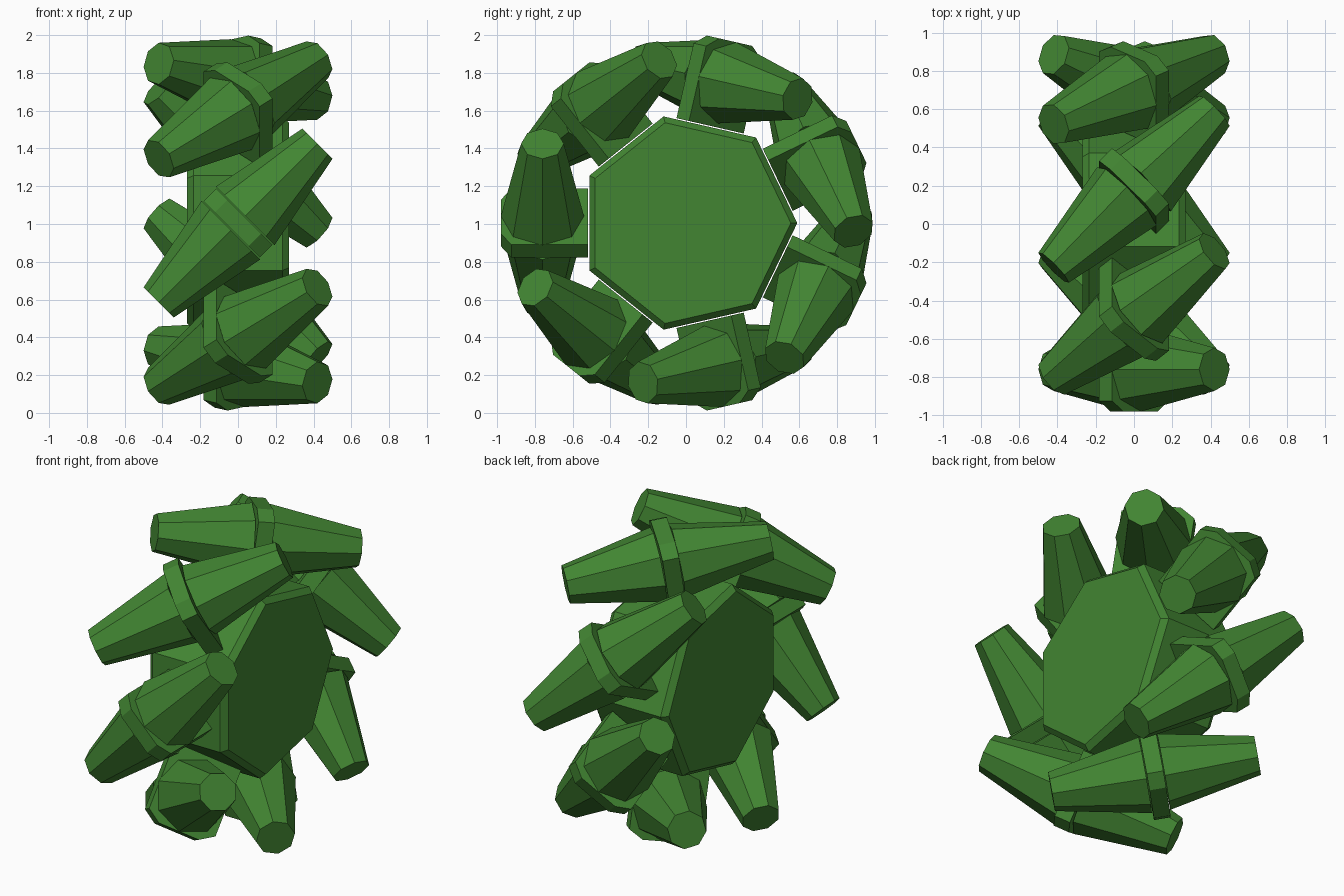
import bpy, bmesh, math
from mathutils import Matrix, Vector

cube = bpy.data.objects.get("Cube")
if cube:
    bpy.data.objects.remove(cube, do_unlink=True)

SIDES = 7
CENTRE = Vector((0, 0.01, 1.005))
ROLLER_R = 0.77

green = bpy.data.materials.new("leaf_green")
green.use_nodes = True
colour = (0.054, 0.235, 0.032, 1)
green.diffuse_color = colour
green.node_tree.nodes["Principled BSDF"].inputs["Base Color"].default_value = colour


def finish(name, bm, matrix):
    """Turn a bmesh into a placed, flat-shaded object."""
    bmesh.ops.recalc_face_normals(bm, faces=bm.faces[:])
    mesh = bpy.data.meshes.new(name)
    bm.to_mesh(mesh)
    bm.free()
    mesh.materials.append(green)
    obj = bpy.data.objects.new(name, mesh)
    obj.matrix_world = matrix
    bpy.context.collection.objects.link(obj)
    return obj


def add_cone(bm, sides, r1, r2, z1, z2):
    """Add a capped frustum along local z."""
    place = Matrix.Translation((0, 0, (z1 + z2) / 2))
    bmesh.ops.create_cone(bm, cap_ends=True, segments=sides, radius1=r1,
                          radius2=r2, depth=z2 - z1, matrix=place)


def frame(x_axis, y_axis, z_axis, origin):
    rot = Matrix((x_axis, y_axis, z_axis)).transposed().to_4x4()
    return Matrix.Translation(origin) @ rot


# Hub: seven-sided drum along x with chamfered rims
bm = bmesh.new()
points = []
for x, radius in ((-0.27, 0.545), (-0.235, 0.579), (0.235, 0.579), (0.27, 0.545)):
    ring = []
    for i in range(SIDES):
        a = 2 * math.pi * i / SIDES
        ring.append(bm.verts.new((x, radius * math.cos(a), radius * math.sin(a))))
    points.append(ring)
for low, high in zip(points, points[1:]):
    for i in range(SIDES):
        j = (i + 1) % SIDES
        bm.faces.new((low[i], low[j], high[j], high[i]))
bm.faces.new(points[0])
bm.faces.new(points[-1])
finish("hub", bm, Matrix.Translation(CENTRE))

# Bracket outline: (radius from hub centre, half width)
BRACKET = [(0.528, 0.21), (0.935, 0.21), (0.99, 0.126)]
outline = BRACKET + [(r, -w) for r, w in reversed(BRACKET)]

# Slanted rollers and their brackets, one on each side of the hub
for k in range(SIDES):
    a = math.pi * (2 * k + 1) / SIDES
    radial = Vector((0, math.cos(a), math.sin(a)))
    axis = Vector((1, math.sin(a), -math.cos(a))).normalized()
    place = frame(radial, axis.cross(radial), axis, CENTRE + radial * ROLLER_R)

    # Bracket plate across the middle of the roller
    bm = bmesh.new()
    face = bm.faces.new([bm.verts.new((r - ROLLER_R, w, -0.048)) for r, w in outline])
    grown = bmesh.ops.extrude_face_region(bm, geom=[face])["geom"]
    bmesh.ops.translate(bm, vec=(0, 0, 0.096),
                        verts=[v for v in grown if isinstance(v, bmesh.types.BMVert)])
    finish(f"bracket_{k + 1}", bm, place)

    # Two tapered roller halves
    bm = bmesh.new()
    add_cone(bm, 8, 0.22, 0.113, 0.053, 0.594)
    add_cone(bm, 8, 0.113, 0.22, -0.594, -0.053)
    finish(f"roller_{k + 1}", bm, place)
